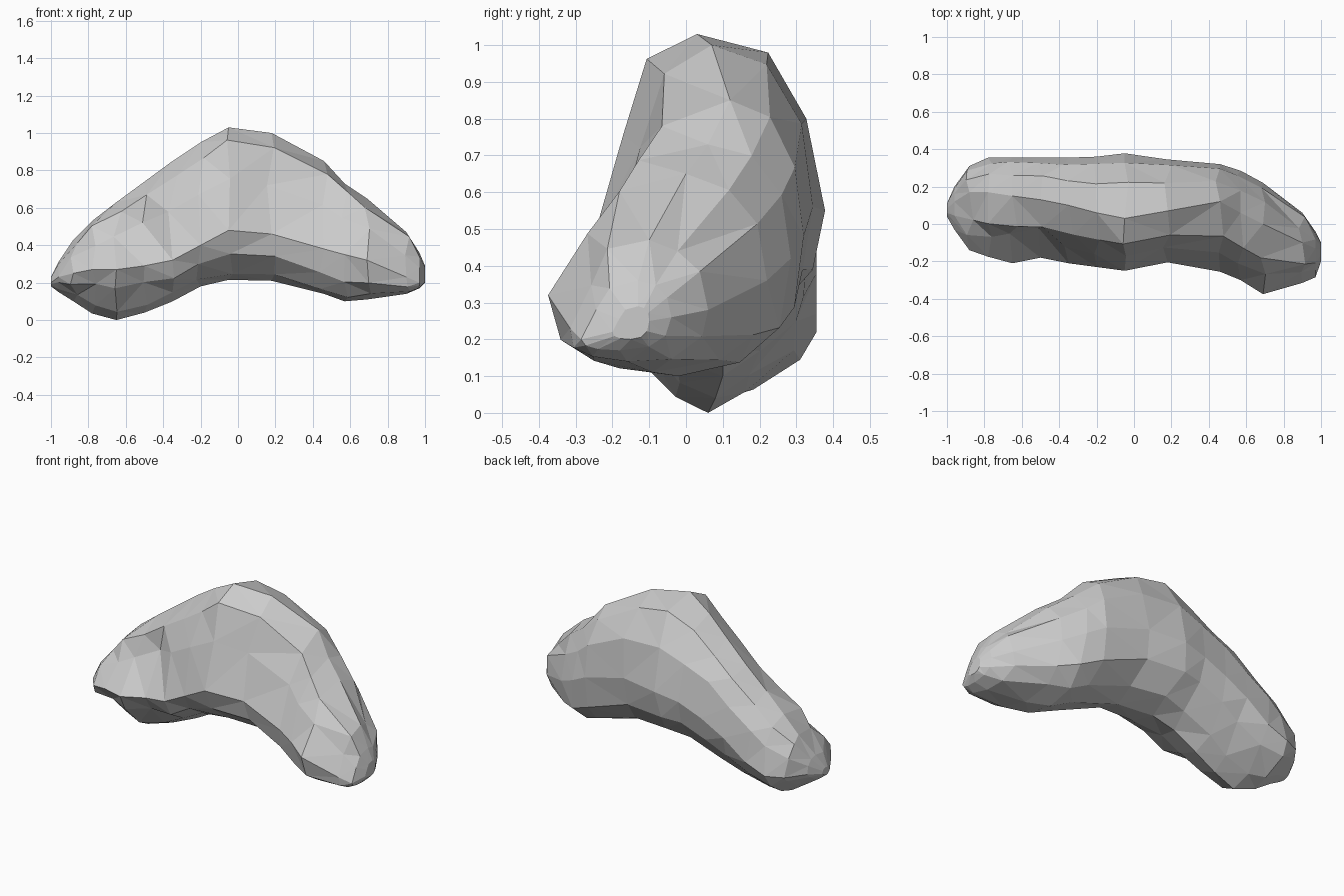
import bpy, bmesh, math, random

random.seed(4)

# Cross-section stations along the bent rock:
# x, bottom z/y, top z/y, front y/z, back y/z
STATIONS = [
    (-1.00, .18, .07, .23, .08, .04, .20, .11, .20),
    (-0.96, .15, .08, .31, .12, -.03, .23, .20, .22),
    (-0.88, .10, .10, .43, .17, -.14, .25, .31, .22),
    (-0.78, .035, .09, .53, .17, -.175, .27, .355, .22),
    (-0.65, .00, .06, .63, .15, -.21, .27, .355, .27),
    (-0.50, .04, .08, .74, .13, -.18, .29, .355, .38),
    (-0.35, .10, .10, .85, .10, -.21, .32, .355, .46),
    (-0.20, .18, .10, .95, .06, -.23, .40, .36, .52),
    (-0.05, .215, .10, 1.03, .03, -.25, .48, .378, .55),
    (0.18, .21, .08, 1.00, .07, -.205, .46, .345, .56),
    (0.46, .14, .03, .85, .12, -.255, .38, .32, .48),
    (0.57, .10, -.02, .73, .06, -.30, .35, .285, .42),
    (0.69, .11, -.09, .65, .00, -.375, .32, .22, .36),
    (0.90, .14, -.16, .47, -.10, -.315, .23, .06, .28),
    (0.97, .17, -.18, .36, -.13, -.285, .20, -.04, .26),
    (1.00, .20, -.15, .29, -.13, -.20, .22, -.10, .25),
]
SIDES = 12


def section(s):
    """Ring through the four extremes, shaped in each quarter."""
    x, zb, yb, zt, yt, yf, zf, yk, zk = s
    # underside: flat slopes on the left arm, boxy on the right arm
    low = 1.35 + 1.05 * min(1, max(0, (x + .5) / 1.1))
    ring = []
    for i in range(SIDES):
        a = 2 * math.pi * i / SIDES
        c, n = math.cos(a), math.sin(a)
        cc, nn = abs(c), abs(n)
        if i == 5:        # pinched upper front
            cc, nn = .74, .5
        elif i % 3:
            p = low if n < 0 else (2.2 if c > 0 else 2)
            cc, nn = cc ** (2 / p), nn ** (2 / p)
        ym, zm = (yt if n > 0 else yb), (zk if c > 0 else zf)
        y = ym + cc * ((yk if c > 0 else yf) - ym)
        z = zm + nn * ((zt if n > 0 else zb) - zm)
        # hollow on the front left, above the lower lip
        if i in (4, 5):
            d = math.hypot((x + .5) / .32, (z - .44) / .2)
            y += .08 * max(0, 1 - d * d)
        # facet irregularity, leaving the outline extremes in place
        x2 = x
        if i % 3 and abs(x) < .95:
            x2 += random.uniform(-.025, .025)
            y += random.uniform(-.01, .01)
            z += random.uniform(-.01, .01)
        ring.append((x2, y, z))
    return ring


# Loft the rings into one closed faceted body
bm = bmesh.new()
rings = [[bm.verts.new(p) for p in section(s)] for s in STATIONS]
for a, b in zip(rings, rings[1:]):
    for i in range(SIDES):
        j = (i + 1) % SIDES
        bm.faces.new((a[i], a[j], b[j], b[i]))
bm.faces.new(rings[0])
bm.faces.new(rings[-1])
bmesh.ops.triangulate(bm, faces=bm.faces[:], quad_method='SHORT_EDGE')
bmesh.ops.recalc_face_normals(bm, faces=bm.faces[:])

mesh = bpy.data.meshes.new("bent_rock")
bm.to_mesh(mesh)
bm.free()
rock = bpy.data.objects.new("bent_rock", mesh)
bpy.context.collection.objects.link(rock)
